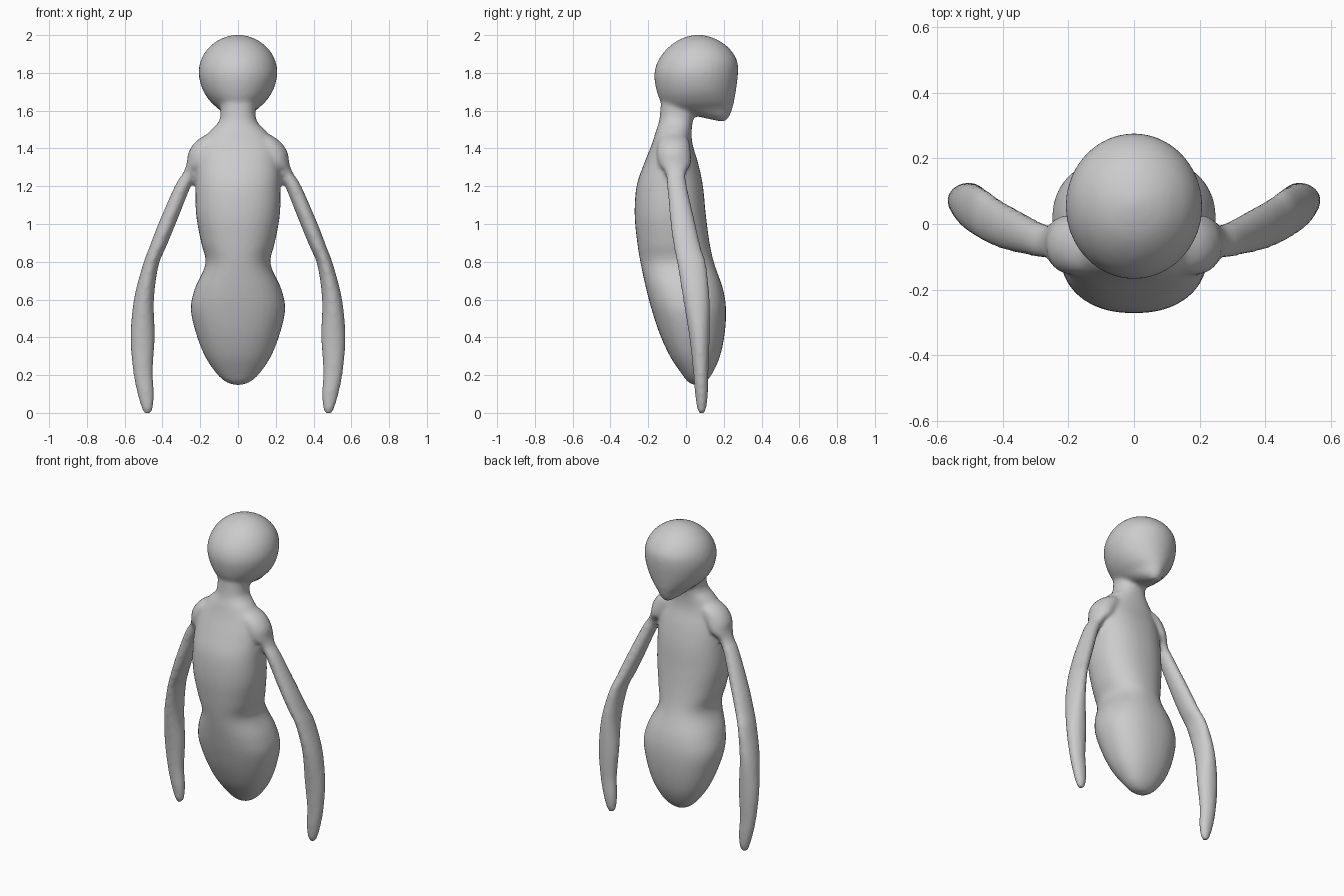
import bpy, bmesh, math
from mathutils import Vector

SIDES = 36
STEPS = 5


def spline(rows):
    """Catmull-Rom interpolation of the section rows."""
    out = []
    for i in range(len(rows) - 1):
        p = [rows[max(0, min(len(rows) - 1, i + k))] for k in (-1, 0, 1, 2)]
        for s in range(STEPS):
            t = s / STEPS
            out.append([0.5 * (2 * b + (c - a) * t + (2 * a - 5 * b + 4 * c - d) * t * t
                               + (3 * b - a - 3 * c + d) * t ** 3) for a, b, c, d in zip(*p)])
    out.append(rows[-1])
    return out


def loft(bm, rows, power=2.0, mirror=1):
    """Rows are (z, centre x, half width, front y, back y)."""
    rings = []
    for z, cx, rx, y0, y1 in spline(rows):
        ring = []
        rx, ry = max(rx, 0.003), max((y1 - y0) / 2, 0.003)
        for k in range(SIDES):
            a = 2 * math.pi * k / SIDES
            c, s = math.cos(a), math.sin(a)
            x = cx + rx * math.copysign(abs(c) ** (2 / power), c)
            y = (y0 + y1) / 2 + ry * math.copysign(abs(s) ** (2 / power), s)
            ring.append(bm.verts.new((x * mirror, y, z)))
        rings.append(ring)
    faces = [bm.faces.new(rings[0]), bm.faces.new(rings[-1])]
    for lo, hi in zip(rings, rings[1:]):
        for k in range(SIDES):
            n = (k + 1) % SIDES
            faces.append(bm.faces.new((lo[k], lo[n], hi[n], hi[k])))
    bmesh.ops.recalc_face_normals(bm, faces=faces)


bm = bmesh.new()

# torso and neck
loft(bm, [
    (0.148, 0, 0.02, 0.04, 0.08),
    (0.165, 0, 0.065, 0.01, 0.105),
    (0.21, 0, 0.115, -0.025, 0.14),
    (0.30, 0, 0.175, -0.085, 0.18),
    (0.42, 0, 0.222, -0.14, 0.205),
    (0.55, 0, 0.25, -0.183, 0.212),
    (0.66, 0, 0.228, -0.212, 0.195),
    (0.79, 0, 0.172, -0.24, 0.15),
    (0.90, 0, 0.195, -0.258, 0.125),
    (1.05, 0, 0.222, -0.272, 0.105),
    (1.20, 0, 0.225, -0.262, 0.09),
    (1.32, 0, 0.22, -0.222, 0.065),
    (1.42, 0, 0.20, -0.182, 0.035),
    (1.49, 0, 0.15, -0.16, 0.03),
    (1.56, 0, 0.095, -0.14, 0.04),
    (1.70, 0, 0.10, -0.13, 0.08)], 2.25)

# head with a chin at the back side
loft(bm, [
    (1.545, 0, 0.02, 0.17, 0.21),
    (1.57, 0, 0.06, 0.06, 0.23),
    (1.61, 0, 0.105, -0.10, 0.245),
    (1.65, 0, 0.148, -0.135, 0.255),
    (1.71, 0, 0.187, -0.157, 0.265),
    (1.79, 0, 0.208, -0.168, 0.275),
    (1.86, 0, 0.199, -0.150, 0.272),
    (1.92, 0, 0.167, -0.108, 0.238),
    (1.965, 0, 0.117, -0.055, 0.185),
    (1.99, 0, 0.065, 0.0, 0.13),
    (2.003, 0, 0.01, 0.055, 0.075)])

# arms
for side in (1, -1):
    loft(bm, [
        (-0.004, 0.48, 0.012, 0.07, 0.094),
        (0.02, 0.48, 0.028, 0.06, 0.106),
        (0.10, 0.488, 0.044, 0.048, 0.116),
        (0.22, 0.503, 0.052, 0.038, 0.119),
        (0.40, 0.505, 0.064, 0.018, 0.125),
        (0.60, 0.498, 0.053, -0.015, 0.125),
        (0.78, 0.463, 0.042, -0.045, 0.107),
        (0.88, 0.424, 0.044, -0.065, 0.078),
        (1.00, 0.376, 0.046, -0.082, 0.05),
        (1.20, 0.292, 0.043, -0.10, 0.005),
        (1.27, 0.248, 0.043, -0.11, 0.0),
        (1.32, 0.21, 0.062, -0.145, 0.025),
        (1.38, 0.182, 0.08, -0.155, 0.025),
        (1.44, 0.145, 0.075, -0.145, 0.015),
        (1.49, 0.10, 0.04, -0.11, -0.02)], 2.0, side)

mesh = bpy.data.meshes.new("figure_body")
bm.to_mesh(mesh)
bm.free()
figure = bpy.data.objects.new("figure_body", mesh)
bpy.context.collection.objects.link(figure)

# fuse the parts into one soft skin
fuse = figure.modifiers.new("fuse", 'REMESH')
fuse.mode = 'VOXEL'
fuse.voxel_size = 0.012
fuse.use_smooth_shade = True
soft = figure.modifiers.new("soften", 'SMOOTH')
soft.factor = 0.5
soft.iterations = 5
